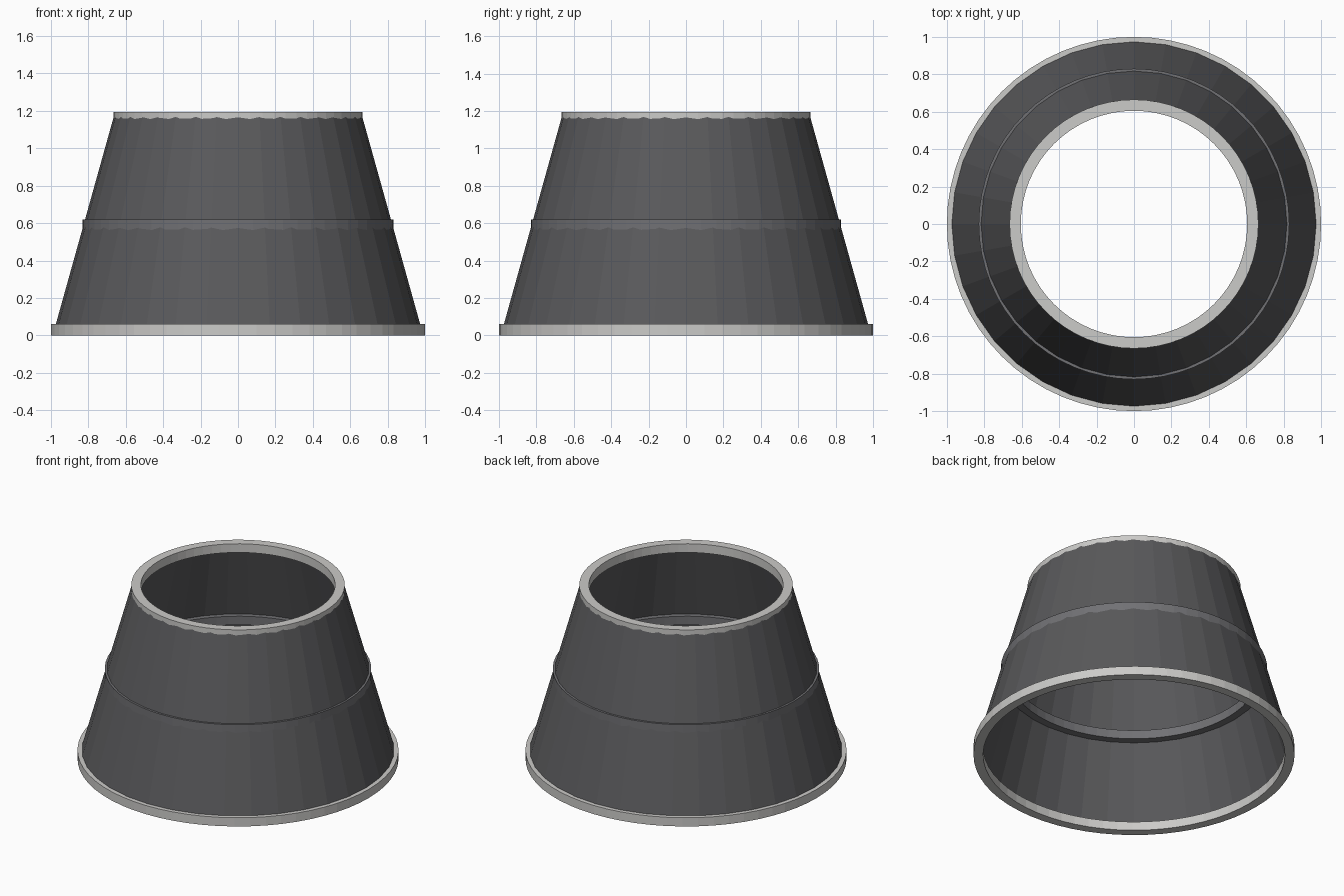
import bpy
import bmesh
from math import cos, sin, tau

if "Cube" in bpy.data.objects:
    bpy.data.objects.remove(bpy.data.objects["Cube"])


def make_material(name, rgb):
    mat = bpy.data.materials.new(name)
    mat.use_nodes = True
    mat.diffuse_color = (*rgb, 1)
    bsdf = mat.node_tree.nodes["Principled BSDF"]
    bsdf.inputs["Base Color"].default_value = (*rgb, 1)
    return mat


def lathe(name, profile, sides, mat):
    """Revolve a closed (radius, height) profile around z."""
    bm = bmesh.new()
    loops = []
    for i in range(sides):
        a = tau * i / sides + tau / 4
        loops.append([bm.verts.new((r * cos(a), r * sin(a), z)) for r, z in profile])
    n = len(profile)
    for i, here in enumerate(loops):
        there = loops[(i + 1) % sides]
        for j in range(n):
            k = (j + 1) % n
            bm.faces.new((here[j], there[j], there[k], here[k]))
    bmesh.ops.recalc_face_normals(bm, faces=bm.faces)
    mesh = bpy.data.meshes.new(name)
    bm.to_mesh(mesh)
    bm.free()
    mesh.materials.append(mat)
    obj = bpy.data.objects.new(name, mesh)
    bpy.context.collection.objects.link(obj)
    return obj


def ring(name, outer, bottom, top, mat, width=0.06):
    inner = outer - width
    profile = [(inner, bottom), (outer, bottom), (outer, top), (inner, top)]
    return lathe(name, profile, 64, mat)


dark = make_material("dark grey", (0.1, 0.1, 0.105))
mid = make_material("medium grey", (0.165, 0.165, 0.175))
light = make_material("light grey", (0.6, 0.595, 0.58))

# Thin tapered wall, open at both ends
wall = 0.012
lathe("tapered_wall",
      [(0.99 - wall, 0.001), (0.99, 0.001), (0.657, 1.194), (0.657 - wall, 1.194)],
      36, dark)

# Rims and the middle band
ring("bottom_rim", 1.0, 0, 0.06, light)
ring("middle_band", 0.83, 0.56, 0.62, mid)
ring("top_rim", 0.665, 1.135, 1.195, light)
